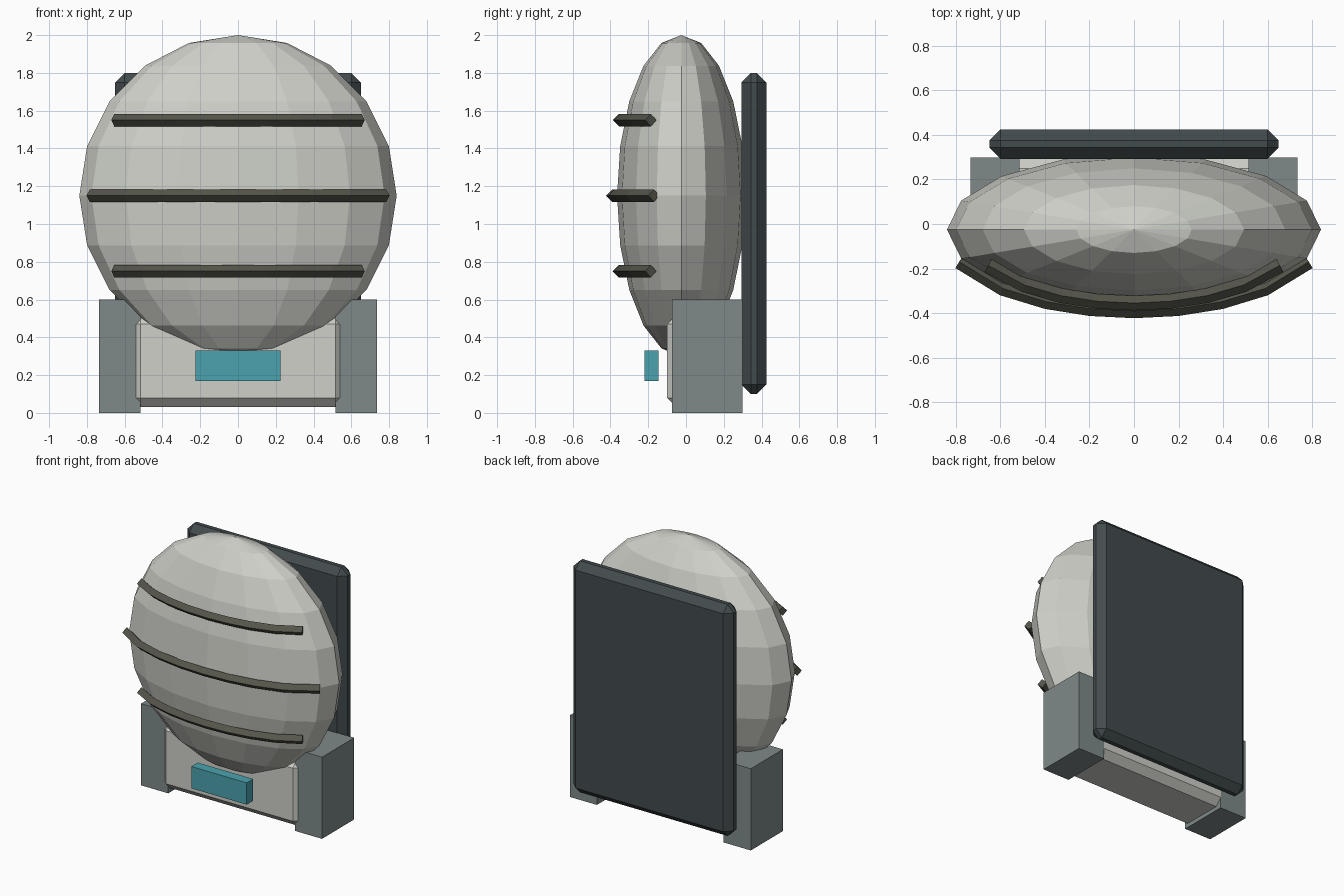
import bpy, math

if "Cube" in bpy.data.objects:
    bpy.data.objects.remove(bpy.data.objects["Cube"])


def material(name, rgb):
    m = bpy.data.materials.new(name)
    m.diffuse_color = (*rgb, 1)
    m.use_nodes = True
    m.node_tree.nodes["Principled BSDF"].inputs["Base Color"].default_value = m.diffuse_color
    return m


SHELL = material("pale_grey", (0.62, 0.63, 0.58))
PANEL = material("dark_slate", (0.055, 0.07, 0.075))
LEG = material("blue_grey", (0.21, 0.25, 0.25))
BAND = material("dark_olive", (0.09, 0.09, 0.07))
TEAL = material("teal", (0.07, 0.36, 0.43))


def box(name, x, y, z, mat, bevel=0):
    """Box from (min, max) ranges, with an optional one-step chamfer."""
    bpy.ops.mesh.primitive_cube_add(size=1, location=[sum(r) / 2 for r in (x, y, z)])
    ob = bpy.context.object
    ob.name = name
    ob.scale = [r[1] - r[0] for r in (x, y, z)]
    bpy.ops.object.transform_apply(location=False, rotation=False, scale=True)
    ob.data.materials.append(mat)
    if bevel:
        mod = ob.modifiers.new("chamfer", "BEVEL")
        mod.width = bevel
        mod.segments = 1
    return ob


def band(name, z, half_width, a, b):
    """Diamond-section strip following the front of the shell."""
    cu = bpy.data.curves.new(name, "CURVE")
    cu.dimensions = "3D"
    cu.bevel_depth = 0.033
    cu.bevel_resolution = 0
    cu.use_fill_caps = True
    sp = cu.splines.new("POLY")
    sp.points.add(8)
    for i, p in enumerate(sp.points):
        x = half_width * (i - 4) / 4
        p.co = (x, -0.025 - b * math.sqrt(1 - (x / a) ** 2), z, 1)
    cu.materials.append(BAND)
    ob = bpy.data.objects.new(name, cu)
    bpy.context.collection.objects.link(ob)
    # Convert to a flat-faced mesh
    bpy.ops.object.select_all(action="DESELECT")
    ob.select_set(True)
    bpy.context.view_layer.objects.active = ob
    bpy.ops.object.convert(target="MESH")
    bpy.ops.object.shade_flat()


# Flattened round shell
bpy.ops.mesh.primitive_uv_sphere_add(segments=16, ring_count=10, radius=1,
                                     location=(0, -0.025, 1.15))
shell = bpy.context.object
shell.name = "round_shell"
shell.scale = (0.84, 0.34, 0.85)
bpy.ops.object.transform_apply(location=False, rotation=False, scale=True)
shell.data.materials.append(SHELL)

# Bands across the front
band("middle_band", 1.15, 0.785, 0.855, 0.365)
for name, z in (("upper_band", 1.55), ("lower_band", 0.75)):
    band(name, z, 0.655, 0.75, 0.33)

# Back panel
box("back_panel", (-0.65, 0.65), (0.293, 0.425), (0.1, 1.8), PANEL, 0.05)

# Base bar and side legs
box("base_bar", (-0.565, 0.565), (-0.1, 0.3), (0.03, 0.52), SHELL, 0.05)
for name, s in (("left_leg", -1), ("right_leg", 1)):
    box(name, sorted((s * 0.515, s * 0.735)), (-0.075, 0.298), (0, 0.6), LEG)

# Front indicator block
box("front_light", (-0.225, 0.225), (-0.22, -0.145), (0.17, 0.33), TEAL)
